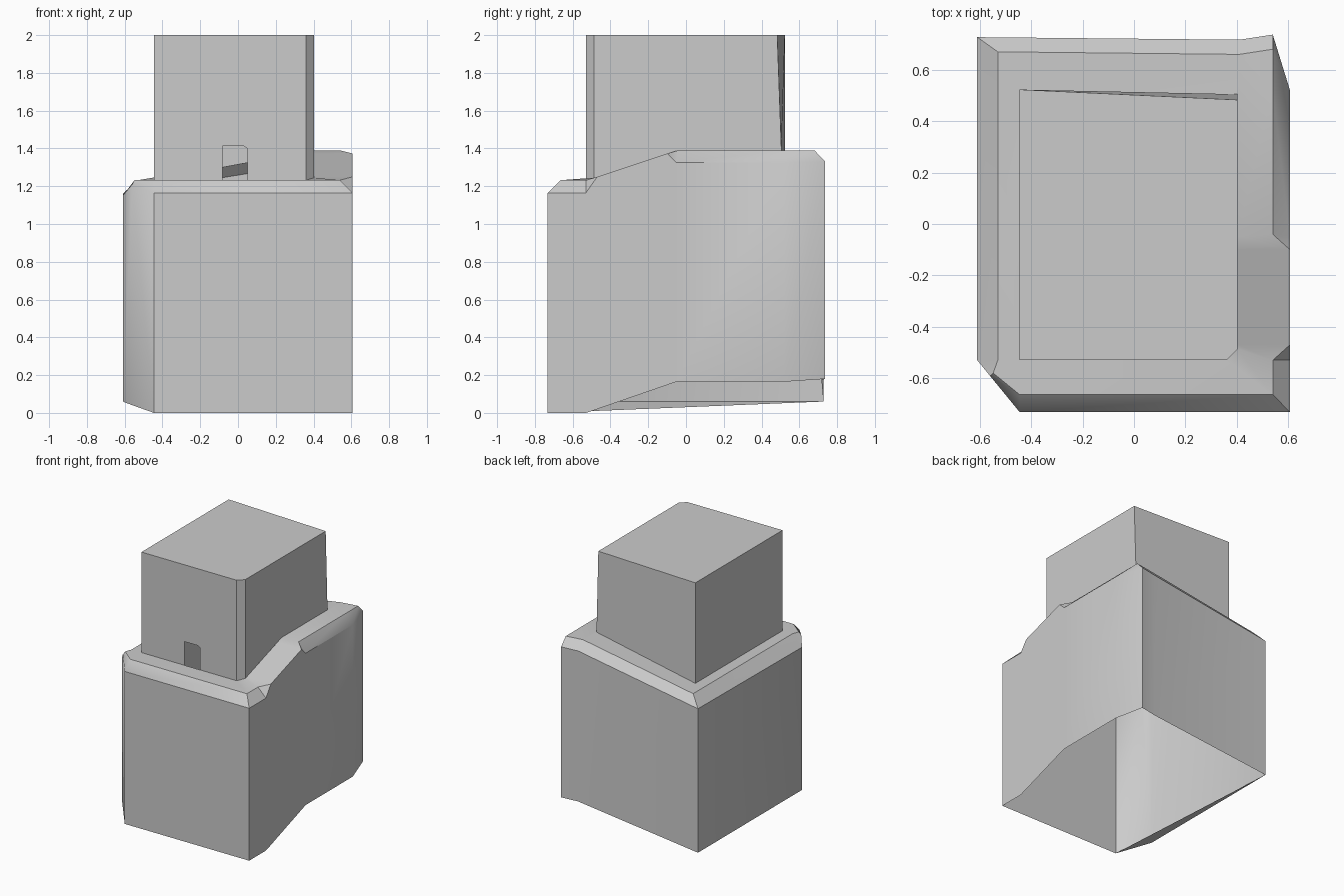
import bpy
import bmesh
import math

if "Cube" in bpy.data.objects:
    bpy.data.objects.remove(bpy.data.objects["Cube"])

# Columns around the block, counter-clockwise from the front left corner:
# (outer x, y, bottom z, bevel z), inner roof edge xyz, tower foot xyz
# An inner edge of None means the roof runs out to the wall there.
COLUMNS = [
    ((-.445, -.732, 0, 1.165), (-.445, -.664, 1.232), (-.445, -.53, 1.232)),
    ((.607, -.732, 0, 1.165), (.54, -.664, 1.232), (.36, -.53, 1.232)),
    ((.607, -.53, 0, 1.165), (.54, -.53, 1.232), (.403, -.487, 1.245)),
    ((.607, -.47, .02, 1.25), None, (.403, -.47, 1.25)),
    ((.607, -.10, .148, 1.373), None, (.403, -.10, 1.373)),
    ((.607, -.05, .165, 1.325), (.54, -.04, 1.39), (.403, -.05, 1.39)),
    ((.607, .52, .165, 1.325), (.54, .52, 1.39), (.403, .42, 1.39)),
    ((.54, .737, .18, 1.33), (.54, .68, 1.39), (.403, .505, 1.39)),
    ((.41, .717, .175, 1.325), (.41, .66, 1.39), (.403, .505, 1.39)),
    ((-.61, .727, .06, 1.16), (-.53, .67, 1.232), (-.445, .523, 1.232)),
    ((-.61, -.53, .06, 1.15), (-.53, -.53, 1.232), (-.445, -.53, 1.232)),
    ((-.56, -.591, .041, 1.21), (-.548, -.58, 1.232), (-.445, -.53, 1.232)),
]


def build(name, rings, skip=(), extra=()):
    """Join rings of points with quads, then add faces given as points."""
    bm = bmesh.new()
    rows = [[bm.verts.new(p) for p in ring] for ring in rings]
    n = len(rows[0])
    for low, high in zip(rows, rows[1:]):
        for i in range(n):
            j = (i + 1) % n
            if i not in skip:
                bm.faces.new((low[i], low[j], high[j], high[i]))
    for points in extra:
        bm.faces.new([bm.verts.new(p) for p in points])
    bmesh.ops.remove_doubles(bm, verts=bm.verts[:], dist=.0005)
    bmesh.ops.dissolve_limit(bm, angle_limit=math.radians(.5),
                             verts=bm.verts[:], edges=bm.edges[:])
    mesh = bpy.data.meshes.new(name)
    bm.to_mesh(mesh)
    bm.free()
    obj = bpy.data.objects.new(name, mesh)
    bpy.context.collection.objects.link(obj)
    bpy.ops.object.select_all(action='DESELECT')
    obj.select_set(True)
    bpy.context.view_layer.objects.active = obj
    bpy.ops.object.shade_smooth_by_angle(angle=math.radians(40))
    return obj


bottom = [(x, y, b) for (x, y, b, t), _, _ in COLUMNS]
wall_top = [(x, y, t) for (x, y, b, t), _, _ in COLUMNS]
roof_edge = [c[1] or w for c, w in zip(COLUMNS, wall_top)]
foot = [c[2] for c in COLUMNS]

# Lower block: open underneath, bevelled rim, sloping roof,
# and one thin sliver closing the lower left edge
sliver = [bottom[i] for i in (0, 11, 10, 9)]
build("lower_block", [bottom, wall_top, roof_edge, foot], extra=[sliver])

# Tower rising from the roof, its back leaning in at the right,
# with a small doorway cut out of the front wall
crown = [(x, .483 if y > .5 and x > 0 else y, 2.0) for x, y, z in foot]
door = [(x, -.53, z) for x, z in
        ((-.083, 1.232), (-.083, 1.413), (.03, 1.413), (.05, 1.4), (.05, 1.232))]
front = [foot[0], *door, foot[1], crown[1], crown[0]]
corners = [crown[i] for i in (0, 1, 2, 3, 4, 5, 6, 7, 9)]
build("tower", [foot, crown], skip=(0,), extra=[front, corners])
